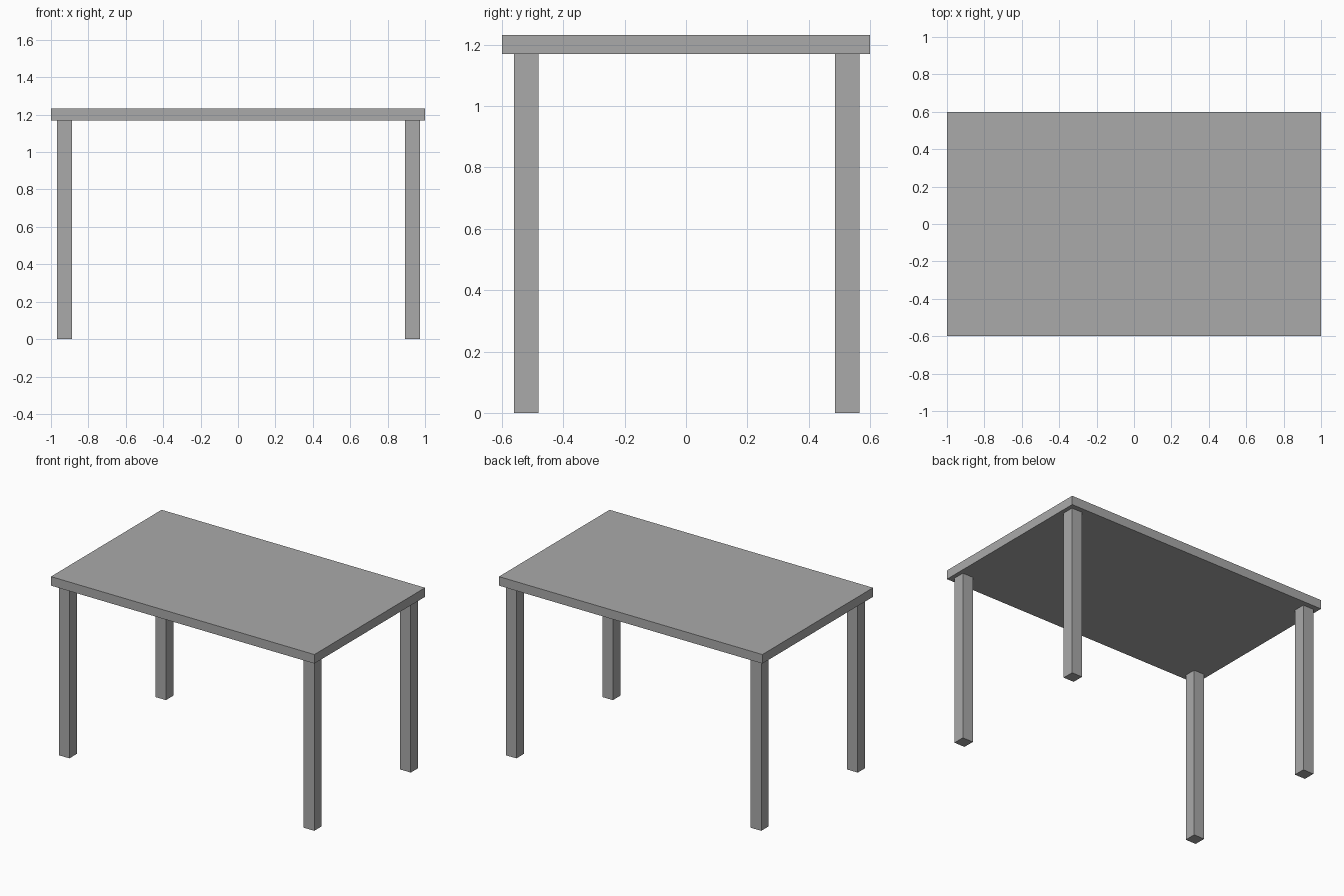
import bpy

# Remove the default object
cube = bpy.data.objects.get("Cube")
if cube:
    bpy.data.objects.remove(cube, do_unlink=True)

# Single grey finish
grey = bpy.data.materials.new("plain_grey")
grey.use_nodes = True
colour = (0.4, 0.4, 0.4, 1)
grey.diffuse_color = colour
grey.node_tree.nodes["Principled BSDF"].inputs["Base Color"].default_value = colour


def box(name, centre, size):
    bpy.ops.mesh.primitive_cube_add(size=1, location=centre)
    obj = bpy.context.object
    obj.name = name
    obj.scale = size
    bpy.ops.object.transform_apply(location=False, rotation=False, scale=True)
    obj.data.materials.append(grey)
    return obj


HEIGHT = 1.232
THICKNESS = 0.062
LEG = 0.08
leg_height = HEIGHT - THICKNESS

# Table top
box("table_top", (0, 0, HEIGHT - THICKNESS / 2), (2, 1.2, THICKNESS))

# Four square legs, set in from the corners
for side, x in (("right", -0.927), ("left", 0.932)):
    for end, y in (("front", -0.521), ("back", 0.525)):
        box(f"{end}_{side}_leg", (x, y, leg_height / 2), (LEG, LEG, leg_height))
